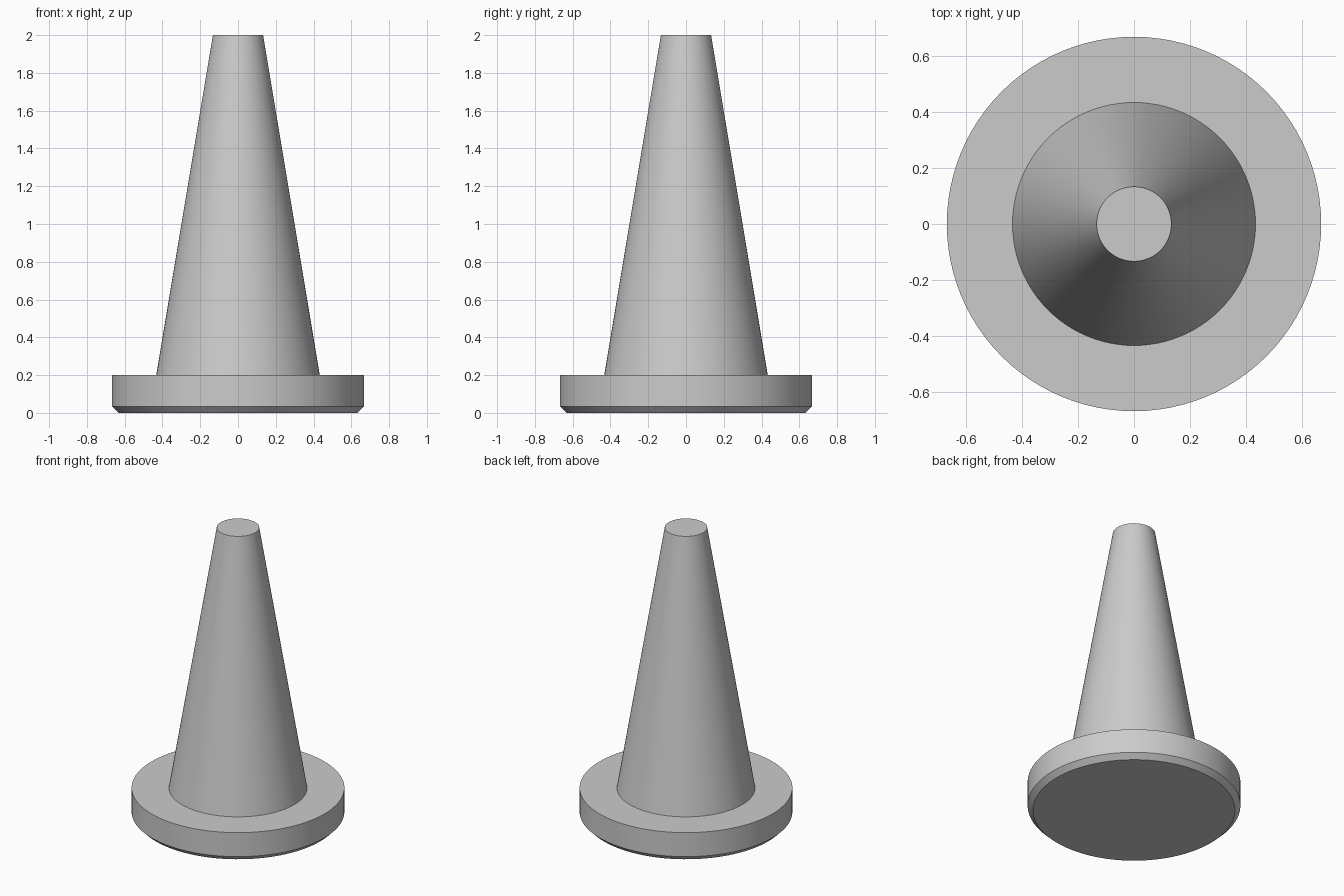
import bpy
import math

SEGMENTS = 96

cube = bpy.data.objects.get("Cube")
if cube:
    bpy.data.objects.remove(cube, do_unlink=True)

# Single plain grey
grey = bpy.data.materials.new("plain_grey")
grey.use_nodes = True
colour = (0.6, 0.6, 0.6, 1)
grey.diffuse_color = colour
for node in grey.node_tree.nodes:
    if node.type == "BSDF_PRINCIPLED":
        node.inputs["Base Color"].default_value = colour


def lathe(name, profile):
    """Turn (radius, height) points, listed bottom to top, into a capped solid."""
    verts, faces = [], []
    for radius, z in profile:
        for i in range(SEGMENTS):
            a = math.tau * i / SEGMENTS
            verts.append((radius * math.cos(a), radius * math.sin(a), z))
    for ring in range(len(profile) - 1):
        low, high = ring * SEGMENTS, (ring + 1) * SEGMENTS
        for i in range(SEGMENTS):
            j = (i + 1) % SEGMENTS
            faces.append((low + i, low + j, high + j, high + i))
    faces.append(tuple(reversed(range(SEGMENTS))))
    faces.append(tuple(range(len(verts) - SEGMENTS, len(verts))))

    mesh = bpy.data.meshes.new(name)
    mesh.from_pydata(verts, [], faces)
    mesh.materials.append(grey)
    obj = bpy.data.objects.new(name, mesh)
    bpy.context.collection.objects.link(obj)

    bpy.ops.object.select_all(action="DESELECT")
    obj.select_set(True)
    bpy.context.view_layer.objects.active = obj
    bpy.ops.object.shade_smooth_by_angle(angle=math.radians(30))
    return obj


# One turned solid: chamfered round base, flat ledge and tapered body
lathe("tapered_cone_with_base", [
    (0.633, 0), (0.667, 0.034), (0.667, 0.2),
    (0.433, 0.2), (0.133, 2),
])
